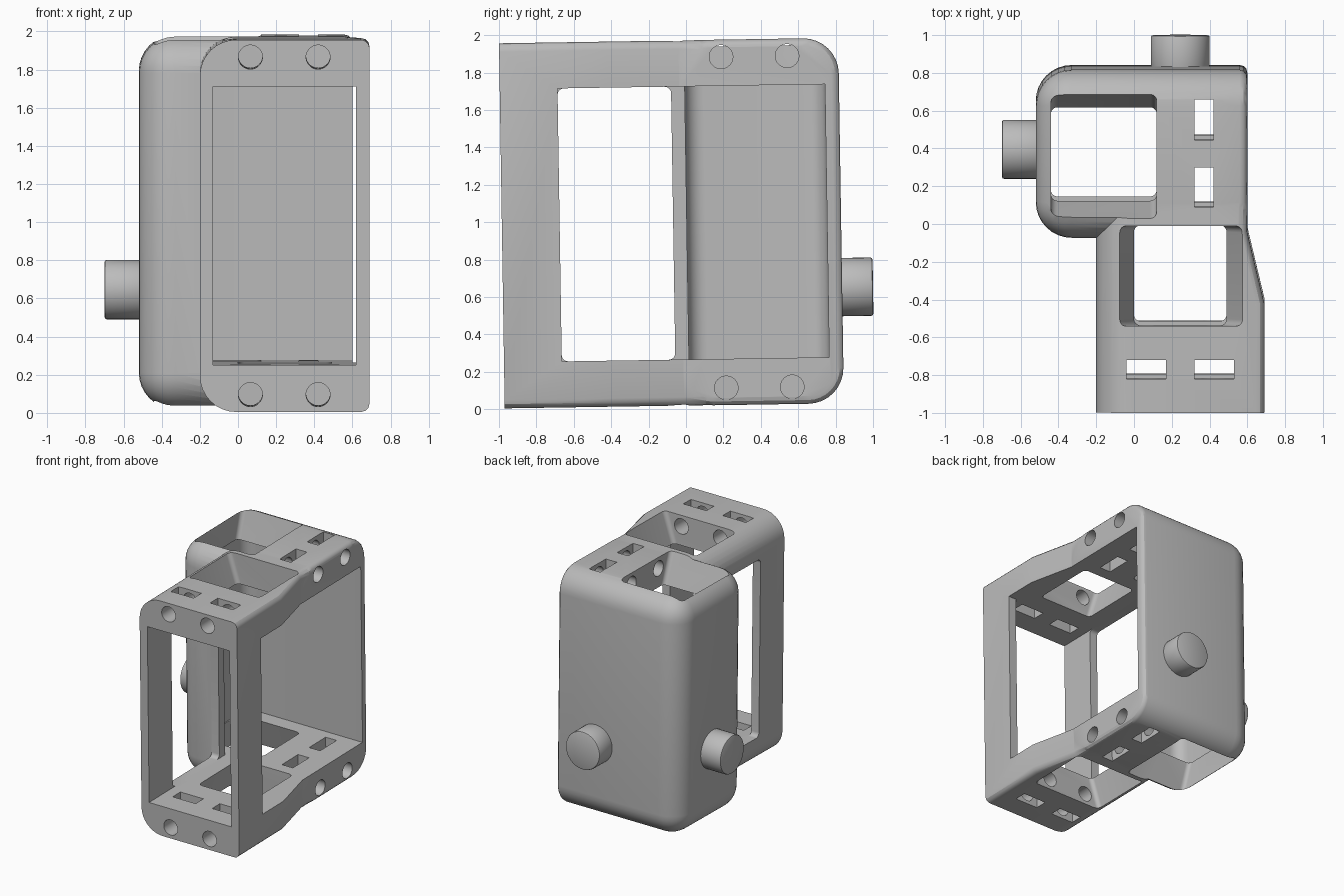
import bpy, bmesh, math
from mathutils import Matrix

if "Cube" in bpy.data.objects:
    bpy.data.objects.remove(bpy.data.objects["Cube"], do_unlink=True)

grey = bpy.data.materials.new("plain grey")
grey.use_nodes = True
COLOUR = (0.5, 0.5, 0.5, 1)
grey.diffuse_color = COLOUR
grey.node_tree.nodes["Principled BSDF"].inputs["Base Color"].default_value = COLOUR

HALF = 0.977      # half height of the frame
CAVITY = 0.73     # half height of the inner space
# The whole piece leans slightly about x; parts are built around z = 0
PLACE = Matrix.Rotation(0.0157, 4, 'X') @ Matrix.Translation((0, 0, 0.996))


def finish(bm, name):
    bmesh.ops.recalc_face_normals(bm, faces=bm.faces)
    mesh = bpy.data.meshes.new(name)
    bm.to_mesh(mesh)
    bm.free()
    mesh.materials.append(grey)
    ob = bpy.data.objects.new(name, mesh)
    bpy.context.collection.objects.link(ob)
    return ob


def prism(points, z0, z1):
    """Extrude a flat outline."""
    bm = bmesh.new()
    face = bm.faces.new([bm.verts.new((x, y, z0)) for x, y in points])
    ext = bmesh.ops.extrude_face_region(bm, geom=[face])
    verts = [g for g in ext["geom"] if isinstance(g, bmesh.types.BMVert)]
    bmesh.ops.translate(bm, verts=verts, vec=(0, 0, z1 - z0))
    bmesh.ops.recalc_face_normals(bm, faces=bm.faces)
    return bm


def round_edges(bm, test, radius, segments):
    edges = [e for e in bm.edges if test(*(v.co for v in e.verts))]
    bmesh.ops.bevel(bm, geom=edges, offset=radius, segments=segments,
                    profile=0.5, affect='EDGES', clamp_overlap=True)


def rounded_rect(u0, u1, v0, v1, r):
    if r == 0:
        return [(u0, v0), (u1, v0), (u1, v1), (u0, v1)]
    pts = []
    corners = ((u1 - r, v1 - r), (u0 + r, v1 - r), (u0 + r, v0 + r), (u1 - r, v0 + r))
    for i, (cu, cv) in enumerate(corners):
        for k in range(7):
            a = math.radians(90 * i + 15 * k)
            pts.append((cu + r * math.cos(a), cv + r * math.sin(a)))
    return pts


def loft(name, levels, r=0, along_x=False):
    """Join rounded rectangles placed at successive levels into a solid."""
    bm = bmesh.new()
    rings = []
    for rect, w in levels:
        rings.append([bm.verts.new((w, u, v) if along_x else (u, v, w))
                      for u, v in rounded_rect(*rect, r)])
    n = len(rings[0])
    for a, b in zip(rings, rings[1:]):
        for i in range(n):
            j = (i + 1) % n
            bm.faces.new((a[i], a[j], b[j], b[i]))
    bm.faces.new(rings[0][::-1])
    bm.faces.new(rings[-1])
    return finish(bm, name)


def cylinder(name, centre, axis, radius, length, bevel=0):
    bm = bmesh.new()
    bmesh.ops.create_cone(bm, cap_ends=True, segments=40, radius1=radius,
                          radius2=radius, depth=length)
    if bevel:
        round_edges(bm, lambda a, b: abs(a.z - b.z) < 1e-5, bevel, 2)
    turn = Matrix.Rotation(math.pi / 2, 4, 'Y' if axis == 'x' else 'X')
    bmesh.ops.transform(bm, matrix=Matrix.Translation(centre) @ turn, verts=bm.verts)
    return finish(bm, name)


def combine(target, tool, operation='DIFFERENCE'):
    mod = target.modifiers.new("cut", 'BOOLEAN')
    mod.object = tool
    mod.operation = operation
    mod.solver = 'EXACT'
    bpy.context.view_layer.objects.active = target
    bpy.ops.object.modifier_apply(modifier=mod.name)
    bpy.data.objects.remove(tool, do_unlink=True)


# Rear body: broad rounding everywhere except its open +x side
X0, X1, Y0, Y1 = -0.52, 0.6, -0.045, 0.845
bm = prism([(X0, Y0), (X1, Y0), (X1, Y1), (X0, Y1)], -HALF, HALF)


def broad(a, b):
    upright = abs(a.z - b.z) > 0.1
    return a.x + b.x < 2 * X0 + 0.01 or (not upright and a.x + b.x < 2 * X1 - 0.01)


round_edges(bm, broad, 0.19, 8)
round_edges(bm, lambda a, b: min(a.x, b.x) > X1 - 1e-4, 0.04, 3)
frame = finish(bm, "camera_style_frame")
frame.name = "double_frame"

# Front body: rounded -x edges, flared +x side
H = HALF - 0.001
bm = prism([(-0.2, -0.969), (0.69, -0.969), (0.69, -0.39), (0.599, -0.01),
            (0.599, 0.2), (-0.2, 0.2)], -H, H)
round_edges(bm, lambda a, b: abs(a.z - b.z) < 0.01 and max(a.x, b.x) < -0.19, 0.19, 8)
round_edges(bm, lambda a, b: abs(a.z - b.z) < 0.01 and min(a.x, b.x) > 0.59, 0.045, 3)
combine(frame, finish(bm, "front_body"), 'UNION')

# Inner space: front opening, open +x side and rear chamber
for rect, r in (((-0.13, 0.62, -1.2, -0.5), 0),
                ((-0.13, 1.2, -0.66, 0.1), 0),
                ((-0.45, 1.3, 0.02, 0.77), 0.1)):
    combine(frame, loft("space_cutter", [(rect, -CAVITY), (rect, CAVITY)], r))

# Window in the -x side of the front body
rect = (-0.66, -0.053, -CAVITY, CAVITY)
combine(frame, loft("window_cutter", [(rect, -0.4), (rect, -0.1)], 0.035, True))

# Funnel openings in the top and bottom plates: (inner, outer) outlines
FUNNELS = (((0.0, 0.49, -0.51, 0.02), (-0.08, 0.575, -0.51, 0.02)),
           ((-0.44, 0.12, 0.15, 0.645), (-0.44, 0.12, 0.06, 0.72)))
for side in (-1, 1):
    for inner, outer in FUNNELS:
        levels = [(inner, side * 0.6), (inner, side * CAVITY),
                  (outer, side * HALF), (outer, side * 1.1)]
        combine(frame, loft("funnel_cutter", levels, 0.035))

# Strap slots running through both plates
for rect in ((-0.04, 0.17, -0.79, -0.69), (0.32, 0.53, -0.79, -0.69),
             (0.32, 0.42, 0.12, 0.33), (0.32, 0.42, 0.475, 0.69)):
    combine(frame, loft("slot_cutter", [(rect, -1.2), (rect, 1.2)]))

# Round bores from the front and +x faces into the funnels
for z in (-0.885, 0.885):
    for x in (0.065, 0.42):
        combine(frame, cylinder("bore_cutter", (x, -0.75, z), 'y', 0.063, 0.7))
    for y in (0.217, 0.57):
        combine(frame, cylinder("bore_cutter", (0.53, y, z), 'x', 0.063, 0.96))

# Pegs on the -x side and the back
side_peg = cylinder("side_peg", (-0.595, 0.405, -0.356), 'x', 0.156, 0.21, 0.012)
back_peg = cylinder("back_peg", (0.245, 0.91, -0.356), 'y', 0.156, 0.2, 0.012)

for ob in (frame, side_peg, back_peg):
    ob.data.transform(PLACE)
    bpy.ops.object.select_all(action='DESELECT')
    ob.select_set(True)
    bpy.context.view_layer.objects.active = ob
    bpy.ops.object.shade_smooth_by_angle(angle=math.radians(30))
